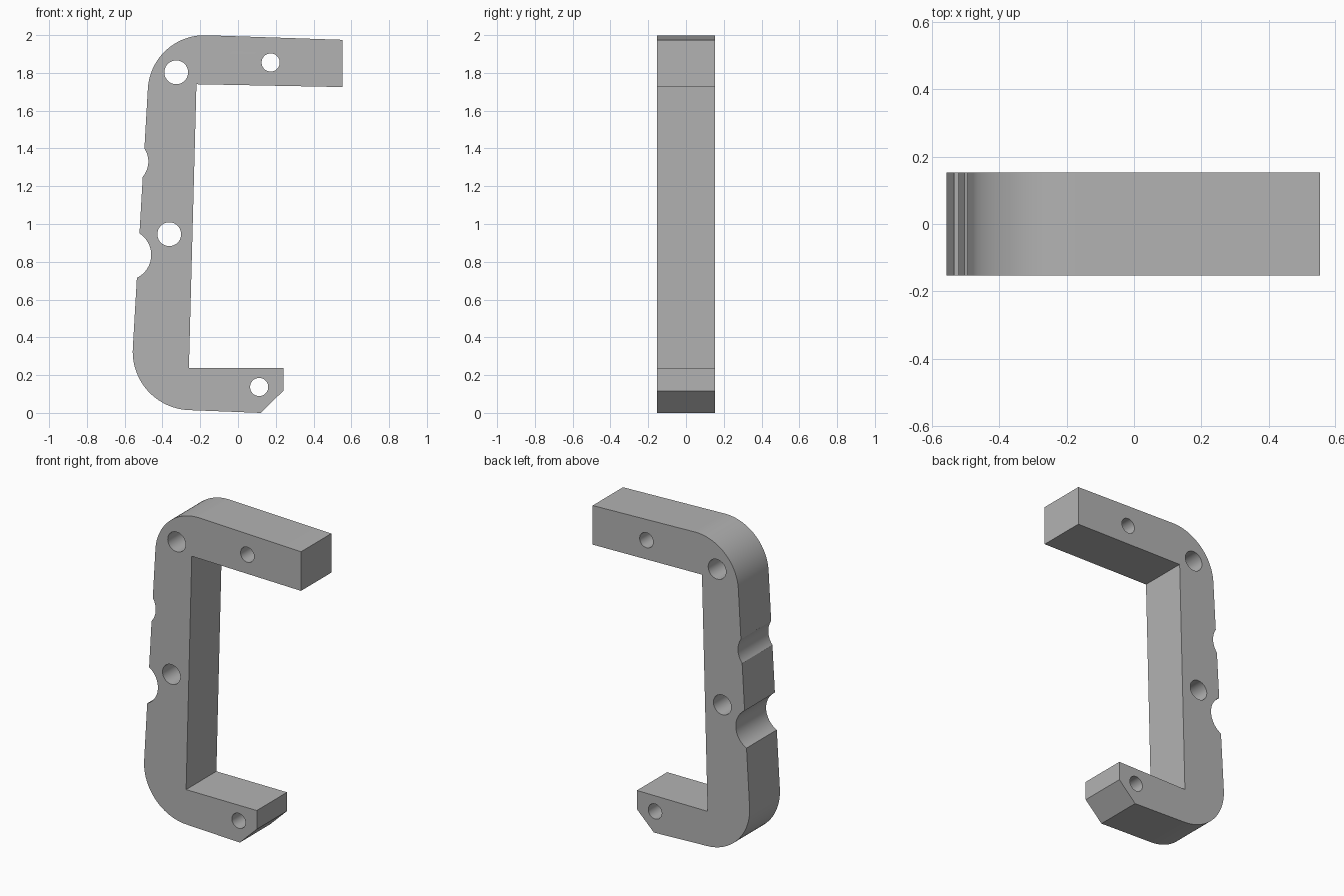
import bpy, bmesh
from math import sin, cos, tan, pi
from mathutils import Vector

cube = bpy.data.objects.get("Cube")
if cube:
    bpy.data.objects.remove(cube, do_unlink=True)

HALF_DEPTH = 0.153


def V(x, z):
    return Vector((x, z))


def fillet(before, corner, after, r, steps=24):
    """Round a corner with a tangent arc of radius r."""
    a, b = (before - corner).normalized(), (after - corner).normalized()
    half = a.angle(b) / 2
    start, end = (corner + d * r / tan(half) for d in (a, b))
    centre = corner + (a + b).normalized() * r / sin(half)
    u, w = start - centre, end - centre
    total = u.angle(w)
    return [centre + (u * sin(total * (1 - i / steps)) + w * sin(total * i / steps)) / sin(total)
            for i in range(steps + 1)]


def notch(start, end, depth, steps=20):
    """Circular bite between two edge points, sunk towards +x."""
    mid, half = (start + end) / 2, (end - start).length / 2
    along = (end - start).normalized()
    inward = V(along.y, -along.x)
    r = (half ** 2 + depth ** 2) / (2 * depth)
    centre = mid + inward * (depth - r)
    u, w = start - centre, end - centre
    total = u.angle(w)
    return [centre + (u * sin(total * (1 - i / steps)) + w * sin(total * i / steps)) / sin(total)
            for i in range(steps + 1)]


def circle(x, z, r, steps=40):
    return [V(x + r * cos(2 * pi * i / steps), z + r * sin(2 * pi * i / steps))
            for i in range(steps)]


def spine(z):
    """Point on the slightly leaning outer edge."""
    return V(-0.535 + 0.058 * (z - 0.72), z)


# Outline: lower arm, rounded heel, notched spine, rounded shoulder, upper arm
toe, tip = V(0.12, 0), V(0.553, 1.975)
heel, shoulder = spine(0.027), spine(2.009)
outline = [V(0.553, 1.725), V(-0.22, 1.74), V(-0.26, 0.237), V(0.24, 0.237), V(0.24, 0.117), toe]
outline += fillet(toe, heel, shoulder, 0.31)
outline += notch(spine(0.715), spine(0.95), 0.069)
outline += notch(spine(1.25), spine(1.40), 0.025)
outline += fillet(heel, shoulder, tip, 0.3)
outline.append(tip)

# Through holes
holes = [circle(-0.327, 1.803, 0.063), circle(0.173, 1.855, 0.048),
         circle(-0.364, 0.946, 0.063), circle(0.112, 0.137, 0.048)]

# Extruded flat profile
curve = bpy.data.curves.new("bracket_profile", 'CURVE')
curve.dimensions = '2D'
curve.fill_mode = 'BOTH'
curve.extrude = HALF_DEPTH
for loop in [outline] + holes:
    spline = curve.splines.new('POLY')
    spline.points.add(len(loop) - 1)
    for point, p in zip(spline.points, loop):
        point.co = (p.x, p.y, 0, 1)
    spline.use_cyclic_u = True
bracket = bpy.data.objects.new("bracket", curve)
bpy.context.collection.objects.link(bracket)
bracket.rotation_euler.x = pi / 2

# Turn into a clean mesh
bpy.ops.object.select_all(action='DESELECT')
bracket.select_set(True)
bpy.context.view_layer.objects.active = bracket
bpy.ops.object.convert(target='MESH')
bpy.ops.object.transform_apply(location=False, rotation=True, scale=False)
bm = bmesh.new()
bm.from_mesh(bracket.data)
bmesh.ops.remove_doubles(bm, verts=bm.verts, dist=0.0001)
bmesh.ops.recalc_face_normals(bm, faces=bm.faces)
bm.to_mesh(bracket.data)
bm.free()
bpy.ops.object.shade_smooth_by_angle(angle=pi / 6)

# Plain grey finish
grey = bpy.data.materials.new("plain grey")
grey.use_nodes = True
colour = (0.45, 0.45, 0.45, 1)
grey.diffuse_color = colour
grey.node_tree.nodes["Principled BSDF"].inputs["Base Color"].default_value = colour
bracket.data.materials.clear()
bracket.data.materials.append(grey)
